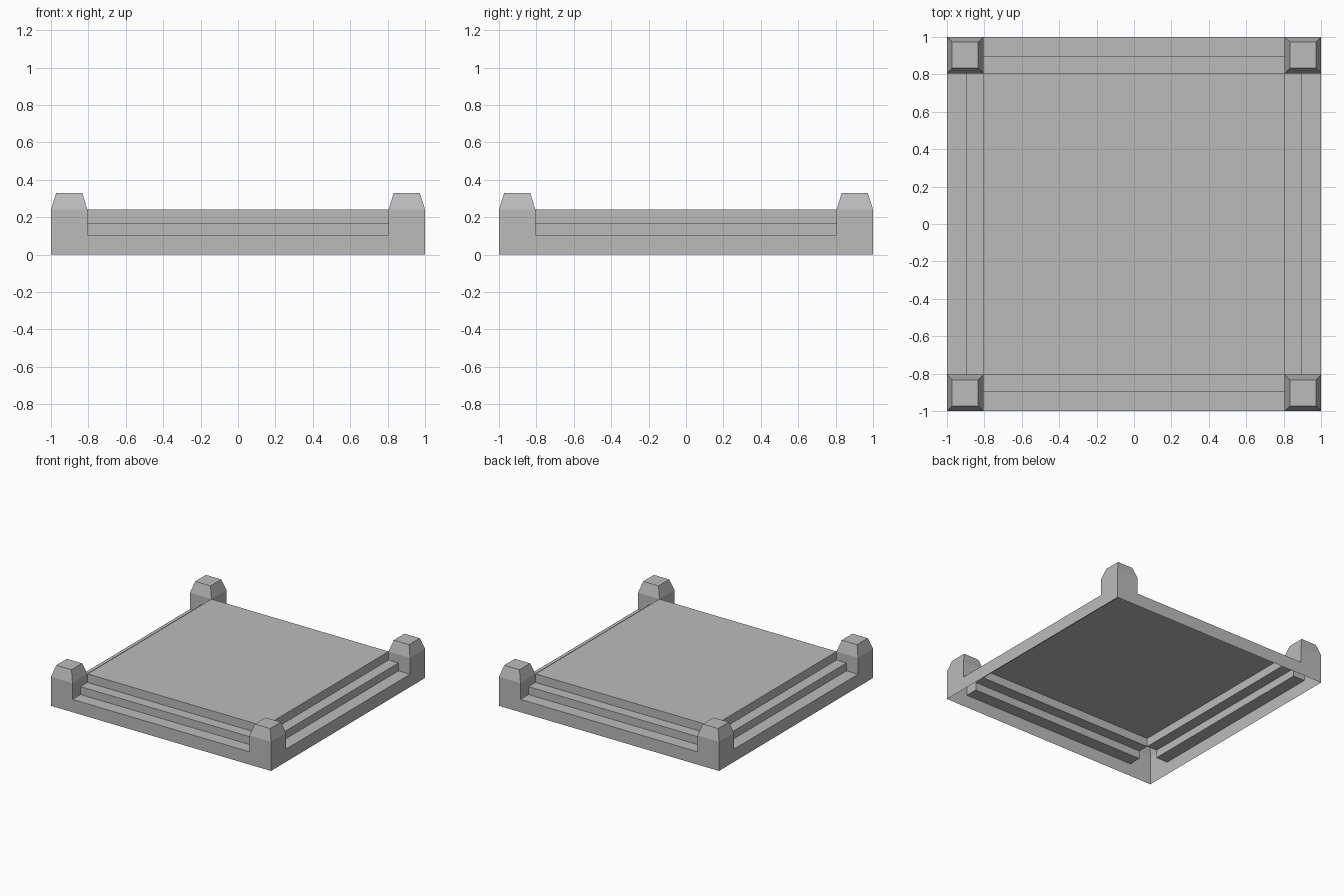
import bpy
import math
from mathutils import Matrix

if "Cube" in bpy.data.objects:
    bpy.data.objects.remove(bpy.data.objects["Cube"])

R = 1.0        # half width of the base
I = 0.805      # half width of the top plate, inner edge of the posts
M = 0.895      # position of the middle riser
Z1, Z2, Z3, ZT = 0.105, 0.17, 0.24, 0.33   # tread heights, plate, post top
IN = 0.028     # inset of the post caps
SIDES = ("front", "right", "back", "left")

# Darker grey for the whole model
grey = bpy.data.materials.new("dark_grey")
grey.diffuse_color = (0.5, 0.5, 0.5, 1)
grey.use_nodes = True
grey.node_tree.nodes["Principled BSDF"].inputs["Base Color"].default_value = grey.diffuse_color


def add_part(name, verts, faces, turn=0):
    mesh = bpy.data.meshes.new(name)
    mesh.from_pydata(verts, [], faces)
    mesh.transform(Matrix.Rotation(turn * math.pi / 2, 4, 'Z'))
    mesh.materials.append(grey)
    mesh.update()
    obj = bpy.data.objects.new(name, mesh)
    bpy.context.collection.objects.link(obj)
    return obj


def square(x0, x1, y0, y1, z):
    return [(x0, y0, z), (x1, y0, z), (x1, y1, z), (x0, y1, z)]


# Raised plate in the middle (the underside is open)
add_part("top_plate", square(-I, I, -I, I, Z3), [(0, 1, 2, 3)])

# Outer wall outline, rising at both ends to form the post faces
wall = [(-R, 0), (R, 0), (R, Z3), (I, Z3), (I, Z1), (-I, Z1), (-I, Z3), (-R, Z3)]
wall_verts = [(x, -R, z) for x, z in wall]

# Stair profile running between the posts
stair = [(-R, Z1), (-M, Z1), (-M, Z2), (-I, Z2), (-I, Z3)]
stair_verts = [(x, y, z) for y, z in stair for x in (-I, I)]
stair_faces = [(2 * i, 2 * i + 1, 2 * i + 3, 2 * i + 2) for i in range(len(stair) - 1)]

# Corner post: tapered cap plus two inner cheeks cut to the stair profile
cap = square(I, R, -R, -I, Z3) + square(I + IN, R - IN, -R + IN, -I - IN, ZT)
cheek = stair + [(-R, Z3)]
n = len(cheek)
post_verts = cap + [(I, y, z) for y, z in cheek] + [(-y, -I, z) for y, z in cheek]
post_faces = [(i, (i + 1) % 4, 4 + (i + 1) % 4, 4 + i) for i in range(4)]
post_faces += [(4, 5, 6, 7), tuple(reversed(range(8, 8 + n))), tuple(range(8 + n, 8 + 2 * n))]

# Repeat the wall, steps and post around the four sides
for k, side in enumerate(SIDES):
    add_part(side + "_wall", wall_verts, [tuple(range(len(wall)))], k)
    add_part(side + "_steps", stair_verts, stair_faces, k)
    add_part(side + "_corner_post", post_verts, post_faces, k)
